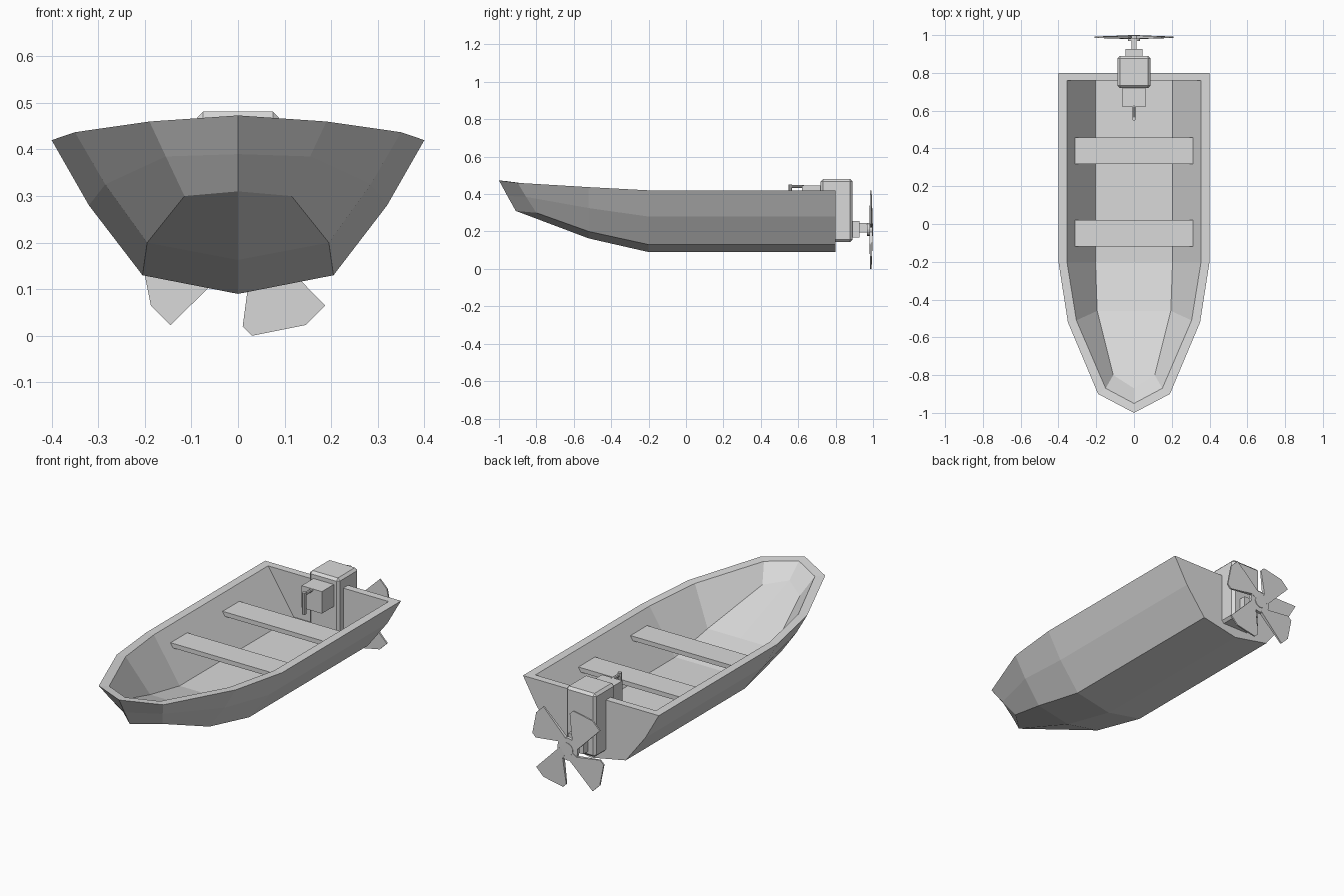
import bpy, bmesh, math
from mathutils import Matrix, Vector

cube = bpy.data.objects.get("Cube")
if cube:
    bpy.data.objects.remove(cube, do_unlink=True)

grey = bpy.data.materials.new("plain_grey")
grey.use_nodes = True
grey.diffuse_color = (0.7, 0.7, 0.7, 1)
grey.node_tree.nodes["Principled BSDF"].inputs["Base Color"].default_value = (0.7, 0.7, 0.7, 1)


def finish(name, bm):
    bmesh.ops.recalc_face_normals(bm, faces=bm.faces)
    mesh = bpy.data.meshes.new(name)
    bm.to_mesh(mesh)
    bm.free()
    mesh.materials.append(grey)
    obj = bpy.data.objects.new(name, mesh)
    bpy.context.scene.collection.objects.link(obj)
    return obj


def box(name, low, high, bevel=0):
    bm = bmesh.new()
    low, high = Vector(low), Vector(high)
    bmesh.ops.create_cube(bm, size=1)
    for v in bm.verts:
        v.co = (low + high) / 2 + v.co * (high - low)
    obj = finish(name, bm)
    if bevel:
        mod = obj.modifiers.new("bevel", "BEVEL")
        mod.width, mod.segments = bevel, 1
    return obj


def rod(name, start, end, radius, sides=12):
    bm = bmesh.new()
    start, end = Vector(start), Vector(end)
    axis = end - start
    turn = axis.to_track_quat("Z", "Y").to_matrix().to_4x4()
    bmesh.ops.create_cone(bm, cap_ends=True, segments=sides, radius1=radius, radius2=radius,
                          depth=axis.length, matrix=Matrix.Translation((start + end) / 2) @ turn)
    return finish(name, bm)


# Hull half: sections run keel, chine, side, gunwale, inner rim, floor edge, floor centre
middle = [(0, -.2, .09), (.205, -.2, .13), (.32, -.2, .28), (.4, -.2, .42),
          (.355, -.2, .42), (.204, -.2, .188), (0, -.2, .188)]
shoulder = [(0, -.52, .163), (.195, -.52, .2), (.285, -.52, .325), (.35, -.52, .437),
            (.305, -.51, .435), (.195, -.46, .243), (0, -.46, .243)]
cheek = [(0, -.91, .31), (.115, -.8, .3), (.155, -.855, .385), (.19, -.9, .46),
         (.15, -.87, .457), (.11, -.8, .37), (0, -.87, .395)]
bow = [(0, -.91, .31), (0, -.91, .31), (0, -.955, .39), (0, -1, .473),
       (0, -.95, .468), (0, -.87, .395), (0, -.87, .395)]
stern = [(x, .8 if i < 4 else .76, z) for i, (x, y, z) in enumerate(middle)]

bm = bmesh.new()
rows = [[bm.verts.new(p) for p in s] for s in (stern, middle, shoulder, cheek, bow)]
for a, b in zip(rows, rows[1:]):
    for i in range(len(a) - 1):
        bm.faces.new((a[i], a[i + 1], b[i + 1], b[i]))
# Transom
keel, chine, side, gunwale, rim, edge, floor = rows[0]
top_out, top_in = bm.verts.new((0, .8, .42)), bm.verts.new((0, .76, .42))
bm.faces.new((keel, chine, side, gunwale, top_out))
bm.faces.new((gunwale, rim, top_in, top_out))
bm.faces.new((rim, edge, floor, top_in))
# Other half
copy = bmesh.ops.duplicate(bm, geom=bm.verts[:] + bm.edges[:] + bm.faces[:])["geom"]
for v in copy:
    if isinstance(v, bmesh.types.BMVert):
        v.co.x = -v.co.x
bmesh.ops.remove_doubles(bm, verts=bm.verts, dist=.0005)
bmesh.ops.dissolve_degenerate(bm, dist=.0005, edges=bm.edges)
finish("hull", bm)

# Benches
for name, y in (("front_bench", -.12), ("rear_bench", .318)):
    box(name, (-.313, y, .334), (.313, y + .14, .358))

# Motor straddling the transom
box("motor_housing", (-.088, .72, .143), (.088, .89, .481), .013)
box("tiller_box", (-.06, .62, .33), (.06, .725, .447))
rod("tiller_arm", (0, .63, .44), (0, .555, .44), .008, 8)
rod("tiller_grip", (0, .557, .452), (0, .557, .335), .01, 8)

# Propeller drive
box("gear_block", (-.045, .88, .168), (.045, .927, .257))
box("drive_bracket", (-.013, .92, .195), (.013, .975, .245))
rod("propeller_hub", (0, .968, .21), (0, 1, .21), .033, 16)
rod("propeller_disc", (0, .98, .21), (0, .997, .21), .06, 16)

# Four flared blades, thinner toward the tips
outline = [(0, -.01), (.028, -.055), (.01, -.19), (.03, -.21), (.145, -.187),
           (.187, -.145), (.05, -.005)]
for n in range(4):
    bm = bmesh.new()
    face = bm.faces.new([bm.verts.new((x, 0, z)) for x, z in outline])
    new = bmesh.ops.extrude_face_region(bm, geom=[face])["geom"]
    back = [v for v in new if isinstance(v, bmesh.types.BMVert)]
    for v in bm.verts:
        half = .009 if math.hypot(v.co.x, v.co.z) < .1 else .004
        v.co.y = .989 + (half if v in back else -half)
    spin = Matrix.Translation((0, 0, .21)) @ Matrix.Rotation(n * math.pi / 2, 4, "Y")
    bmesh.ops.transform(bm, matrix=spin, verts=bm.verts)
    finish("propeller_blade_%d" % (n + 1), bm)
